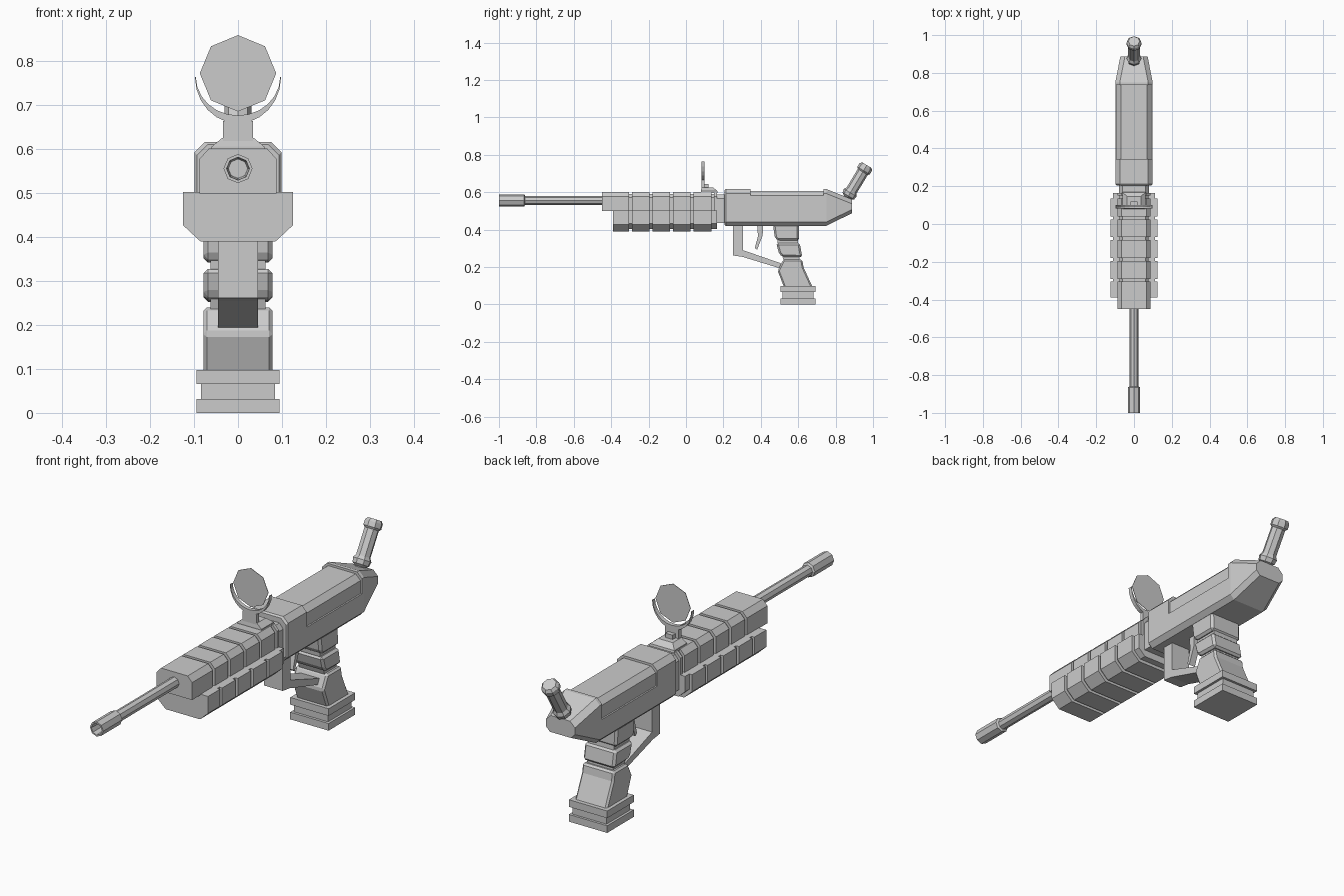
import bpy, bmesh, math
from mathutils import Vector

if "Cube" in bpy.data.objects:
    bpy.data.objects.remove(bpy.data.objects["Cube"])


def loft(name, rings, bevel=0):
    """Skin a list of equal-length point rings and cap both ends."""
    bm = bmesh.new()
    vs = [[bm.verts.new(p) for p in r] for r in rings]
    n = len(rings[0])
    for a, b in zip(vs, vs[1:]):
        for i in range(n):
            j = (i + 1) % n
            bm.faces.new((a[i], a[j], b[j], b[i]))
    bm.faces.new(vs[0])
    bm.faces.new(vs[-1])
    bmesh.ops.remove_doubles(bm, verts=bm.verts, dist=1e-5)
    bmesh.ops.recalc_face_normals(bm, faces=bm.faces)
    me = bpy.data.meshes.new(name)
    bm.to_mesh(me)
    bm.free()
    ob = bpy.data.objects.new(name, me)
    bpy.context.collection.objects.link(ob)
    if bevel:
        m = ob.modifiers.new("chamfer", 'BEVEL')
        m.width, m.segments = bevel, 1
    return ob


def section(half, y):
    """Mirror a half outline of (x, z) into a closed ring at y."""
    return [(x, y, z) for x, z in half] + [(-x, y, z) for x, z in reversed(half)]


def along(name, half, y0, y1):
    return loft(name, [section(half, y0), section(half, y1)])


def side(name, yz, w, bevel=0):
    """Extrude a side outline of (y, z) across x."""
    return loft(name, [[(s * w, y, z) for y, z in yz] for s in (-1, 1)], bevel)


def box(name, w, y0, y1, z0, z1, bevel=0):
    return side(name, [(y0, z0), (y1, z0), (y1, z1), (y0, z1)], w, bevel)


def lathe(name, prof, origin, direction, n=8):
    """Turn (distance, radius) pairs around an axis in the y-z plane."""
    o, d = Vector(origin), Vector(direction).normalized()
    u = Vector((1, 0, 0))
    v = d.cross(u)
    return loft(name, [[o + d * t + (u * math.cos(k * math.tau / n) + v * math.sin(k * math.tau / n)) * r
                        for k in range(n)] for t, r in prof])


# Barrel with hollow muzzle
lathe("barrel", [(0.12, .024), (.6, .024)], (0, -1, .556), (0, 1, 0))
lathe("muzzle", [(.07, .022), (0, .026), (0, .033), (.135, .033), (.14, .024)], (0, -1, .556), (0, 1, 0))


# Handguard cores and raised ribs
def upper(d):
    return [(.088 - d, .5), (.088 - d, .578 - d / 2), (.066 - d / 2, .602 - d)]


def lower(d):
    return [(.085 - d / 2, .39 + d), (.125 - d, .427 + d / 2), (.125 - d, .503)]


along("upper_handguard_core", upper(.012), -.44, .165)
along("lower_handguard_core", lower(.014), -.38, .165)
for i in range(5):
    y0, y1 = -.405 + .11 * i, -.305 + .11 * i
    along(f"upper_rib_{i}", upper(0), -.45 if i == 0 else y0 + .005, y1)
    along(f"lower_rib_{i}", lower(0), -.39 if i == 0 else y0 + .005, y1)
along("upper_end_rib", upper(0), .15, .165)
along("neck", [(.08, .435), (.08, .565), (.062, .588)], .15, .22)


# Receiver with recessed upper panel and tapered rear
def body(w, w2, zt, zb, zs=.525):
    return [(w - .02, zb), (w, zb + .02), (w, zs), (w2, zs), (w2, zt - .024), (w2 - .024, zt)]


full, cut = body(.099, .099, .617, .42), body(.099, .092, .607, .42)
loft("receiver", [section(h, y) for h, y in (
    (body(.093, .093, .611, .426), .205), (full, .213), (full, .345), (cut, .345), (cut, .735),
    (full, .735), (full, .75), (body(.072, .072, .562, .488, .52), .888))])

# Angled rear knob
lathe("rear_knob", [(-.03, .02), (-.01, .022), (0, .036), (.02, .04), (.035, .031), (.15, .031),
                    (.158, .039), (.18, .039), (.192, .03)], (0, .868, .58), (0, .516, .857))

# Sight: base, post, crescent and thin lens
loft("sight_base", [[(s * w, y, z) for s, y in ((-1, y0), (1, y0), (1, y1), (-1, y1))]
                    for w, y0, y1, z in ((.062, .08, .17, .595), (.06, .08, .168, .606), (.036, .083, .145, .626))])
box("sight_post", .034, .082, .1, .61, .665)
box("sight_post_brace", .018, .095, .12, .61, .645)
arc = [math.pi + math.pi * k / 12 for k in range(13)]
outer = [(.098 * math.cos(a), .765 + .106 * math.sin(a)) for a in arc]
inner = [(.096 * math.cos(a), .765 + .088 * math.sin(a)) for a in reversed(arc)]
for s in (0, 1):
    # two quads strips meeting in the middle keep the crescent caps clean
    o = outer[6 * s:6 * s + 7]
    q = inner[6 * (1 - s):6 * (1 - s) + 7]
    loft(f"sight_crescent_{s}", [[(x, y, z) for x, z in o + q] for y in (.082, .1)])
lathe("sight_lens", [(0, .087), (.002, .087)], (0, .09, .773), (0, 1, 0))

# Trigger and guard
side("trigger_guard", [(.25, .43), (.25, .262), (.3, .255), (.53, .185), (.53, .212),
                       (.305, .29), (.305, .43)], .046)
side("trigger", [(.38, .43), (.412, .43), (.41, .37), (.38, .292), (.368, .302), (.385, .365)], .015)

# Grip: slimmer core, stacked blocks, flared foot
side("grip_core", [(.48, .43), (.49, .33), (.535, .2), (.61, .2), (.6, .33), (.592, .43)], .063)
side("grip_block_top", [(.465, .43), (.475, .355), (.492, .342), (.605, .342), (.603, .43)], .078, .01)
side("grip_block_middle", [(.482, .328), (.498, .27), (.515, .255), (.622, .252), (.608, .328)], .078, .01)
side("grip_block_bottom", [(.52, .24), (.49, .18), (.525, .09), (.678, .09), (.628, .2), (.622, .24)], .079, .008)
box("foot_core", .084, .517, .682, .02, .085)
for i, z in enumerate((0, .066)):
    box(f"foot_slab_{i}", .095, .505, .693, z, z + .032)
